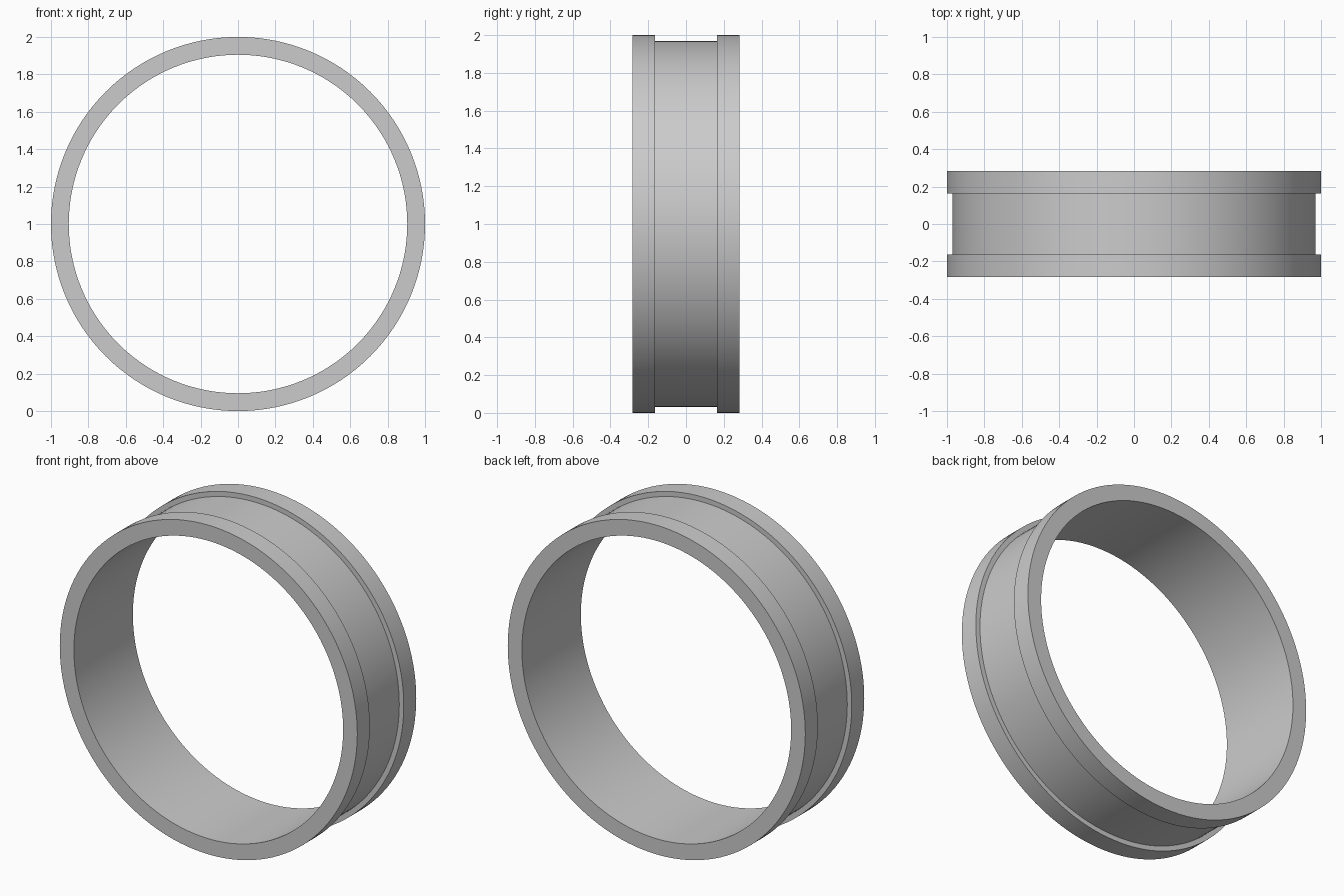
import bpy
import bmesh
import math

cube = bpy.data.objects.get("Cube")
if cube:
    bpy.data.objects.remove(cube, do_unlink=True)

SEGMENTS = 128
OUTER, GROOVE, INNER = 1.0, 0.97, 0.905
HALF_WIDTH, HALF_GROOVE = 0.283, 0.163

# Plain grey metal
metal = bpy.data.materials.new("grey metal")
metal.use_nodes = True
grey = (0.6, 0.6, 0.6, 1.0)
metal.diffuse_color = grey
metal.node_tree.nodes["Principled BSDF"].inputs["Base Color"].default_value = grey

# Half of the cross-section as (radius, y), mirrored to close the loop
half = [(INNER, HALF_WIDTH), (OUTER, HALF_WIDTH),
        (OUTER, HALF_GROOVE), (GROOVE, HALF_GROOVE)]
profile = half + [(r, -y) for r, y in reversed(half)]

# Sweep the cross-section around the y axis
bm = bmesh.new()
rings = []
for i in range(SEGMENTS):
    a = 2 * math.pi * i / SEGMENTS
    rings.append([bm.verts.new((r * math.cos(a), y, 1 + r * math.sin(a)))
                  for r, y in profile])
count = len(profile)
for i, ring in enumerate(rings):
    following = rings[(i + 1) % SEGMENTS]
    for j in range(count):
        k = (j + 1) % count
        bm.faces.new((ring[j], ring[k], following[k], following[j]))
bmesh.ops.recalc_face_normals(bm, faces=bm.faces)

mesh = bpy.data.meshes.new("grooved_ring")
bm.to_mesh(mesh)
bm.free()
mesh.materials.append(metal)
ring_object = bpy.data.objects.new("grooved_ring", mesh)
bpy.context.collection.objects.link(ring_object)

# Smooth round walls, sharp rims
bpy.context.view_layer.objects.active = ring_object
ring_object.select_set(True)
bpy.ops.object.shade_smooth_by_angle(angle=math.radians(30))
